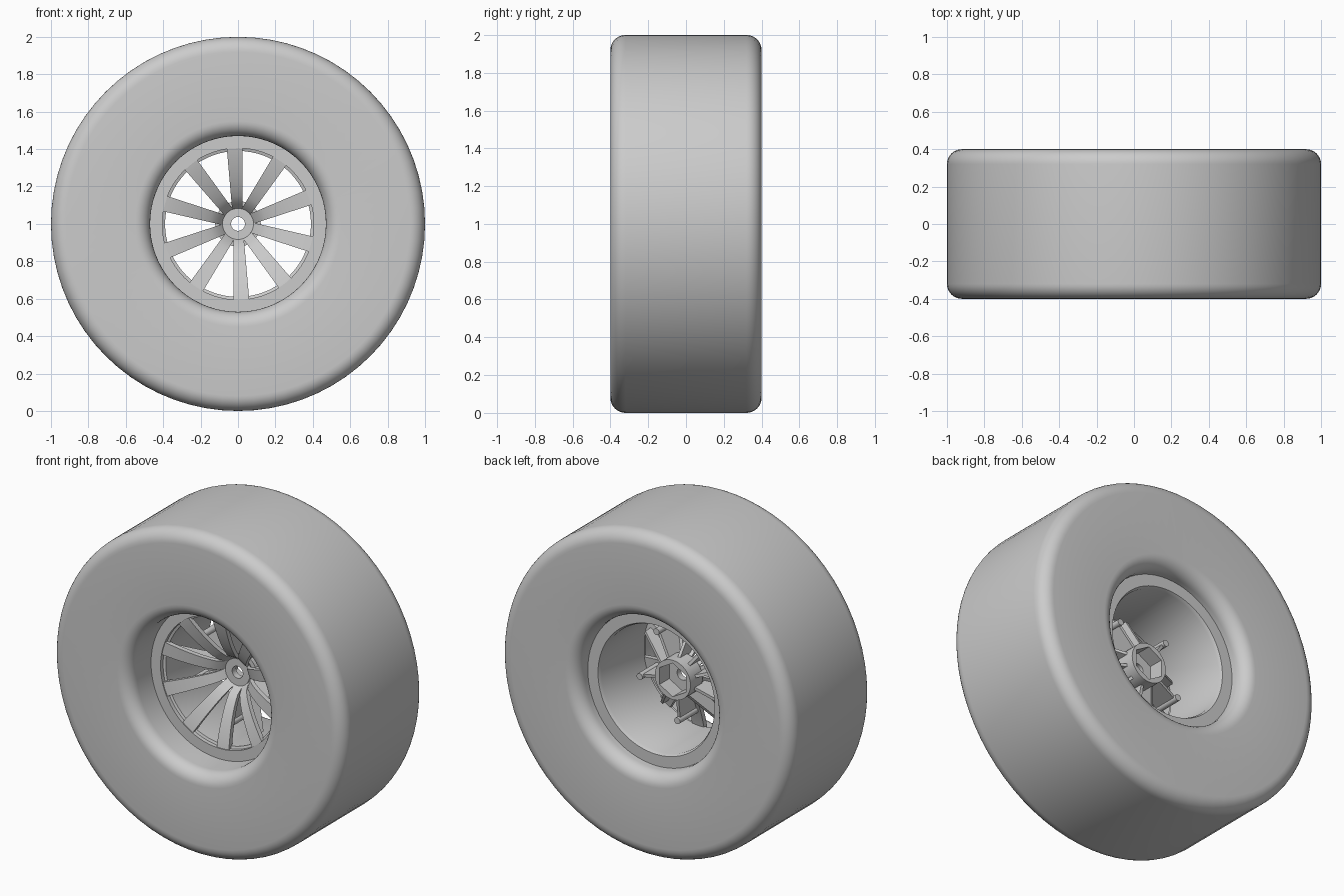
import bpy, bmesh
from math import sin, cos, pi, radians, sqrt
from mathutils import Matrix

cube = bpy.data.objects.get("Cube")
if cube:
    bpy.data.objects.remove(cube)

grey = bpy.data.materials.new("plain grey")
grey.use_nodes = True
color = (0.6, 0.6, 0.6, 1)
grey.diffuse_color = color
grey.node_tree.nodes["Principled BSDF"].inputs["Base Color"].default_value = color

AXLE_Z = 1.0
SPOKES = 10
TWIST = radians(2.5)
parts = []


def finish(name, bm):
    bmesh.ops.recalc_face_normals(bm, faces=bm.faces)
    mesh = bpy.data.meshes.new(name)
    bm.to_mesh(mesh)
    bm.free()
    mesh.materials.append(grey)
    obj = bpy.data.objects.new(name, mesh)
    obj.location.z = AXLE_Z
    bpy.context.collection.objects.link(obj)
    parts.append(obj)


def arc(cr, cy, rad, start, steps=8):
    """Quarter circle in the (radius, y) plane."""
    return [(cr + rad * cos(radians(start) + i * pi / 2 / steps),
             cy + rad * sin(radians(start) + i * pi / 2 / steps)) for i in range(steps + 1)]


def revolve(name, profile, segments, hexed=()):
    """Spin a closed (radius, y) profile about the axle; hexed points become hexagons."""
    bm = bmesh.new()
    rings = []
    for s in range(segments):
        a = 2 * pi * s / segments
        hexagon = cos(pi / 6) / cos((a - pi / 6) % (pi / 3) - pi / 6)
        ring = []
        for i, (r, y) in enumerate(profile):
            k = r * hexagon if i in hexed else r
            ring.append(bm.verts.new((k * cos(a), y, k * sin(a))))
        rings.append(ring)
    n = len(profile)
    for s in range(segments):
        p, q = rings[s], rings[(s + 1) % segments]
        for i in range(n):
            j = (i + 1) % n
            bm.faces.new((p[i], p[j], q[j], q[i]))
    finish(name, bm)


def loft(bm, sections):
    """Join a row of four-cornered sections into a closed bar."""
    rows = [[bm.verts.new(c) for c in sec] for sec in sections]
    for a, b in zip(rows, rows[1:]):
        for i in range(4):
            j = (i + 1) % 4
            bm.faces.new((a[i], a[j], b[j], b[i]))
    bm.faces.new(rows[0])
    bm.faces.new(rows[-1])


def turn(bm, index):
    angle = 2 * pi * index / SPOKES + TWIST
    bmesh.ops.rotate(bm, verts=bm.verts, cent=(0, 0, 0),
                     matrix=Matrix.Rotation(-angle, 3, 'Y'))


def dish(r):
    """Front surface of the spokes: steep at the hub, flat at the rim."""
    t = min(max((0.42 - r) / 0.34, 0), 1)
    return -0.18 + 0.18 * (1 - sqrt(max(1 - t * t, 0))) * 0.6 + 0.18 * t * 0.4


# Tyre with rounded shoulders and rounded bead openings
tyre = (arc(0.92, 0.32, 0.08, 0) + arc(0.55, 0.32, 0.08, 90)
        + arc(0.55, -0.32, 0.08, 180) + arc(0.92, -0.32, 0.08, 270))
revolve("tyre", tyre, 72)

# Rim barrel with flat front and back lips
revolve("rim_barrel", [(0.472, -0.18), (0.472, 0.29), (0.40, 0.29), (0.39, 0.27),
                       (0.39, -0.15), (0.405, -0.155), (0.405, -0.18)], 72)

# Hub: front boss with axle hole, rear collar with hexagonal socket
revolve("hub", [(0.037, -0.005), (0.083, -0.005), (0.083, 0.012), (0.122, 0.012),
                (0.122, 0.13), (0.104, 0.13), (0.104, 0.035), (0.037, 0.035)],
        48, hexed=(5, 6))

# Spokes curving from the hub forward to the rim
for n in range(SPOKES):
    bm = bmesh.new()
    sections = []
    for i in range(11):
        r = 0.08 + 0.345 * i / 10
        half = 0.028 + 0.015 * i / 10
        y = dish(r) + 0.002
        sections.append([(-half, y, r), (half, y, r), (half, y + 0.03, r), (-half, y + 0.03, r)])
    loft(bm, sections)
    turn(bm, n)
    finish(f"spoke_{n + 1}", bm)

# Rear ribs: gussets behind every spoke, alternate ones ending in a post
for n in range(SPOKES):
    bm = bmesh.new()
    has_post = n % 2 == 1
    reach = 0.28 if has_post else 0.36
    tail = 0.05 if has_post else -0.08
    sections = []
    for i in range(7):
        t = i / 6
        r = 0.115 + (reach - 0.115) * t
        front = dish(r) + 0.02
        back = 0.08 + (tail - 0.08) * t
        sections.append([(-0.009, front, r), (0.009, front, r),
                         (0.009, back, r), (-0.009, back, r)])
    loft(bm, sections)
    if has_post:
        place = Matrix.Translation((0, -0.03, reach)) @ Matrix.Rotation(pi / 2, 4, 'X')
        bmesh.ops.create_cone(bm, cap_ends=True, segments=16, radius1=0.02,
                              radius2=0.02, depth=0.2, matrix=place)
    turn(bm, n)
    finish(f"rear_rib_{n + 1}", bm)

# Smooth shading with sharp creases kept
bpy.ops.object.select_all(action='DESELECT')
for obj in parts:
    obj.select_set(True)
bpy.context.view_layer.objects.active = parts[0]
bpy.ops.object.shade_smooth_by_angle(angle=radians(32))
